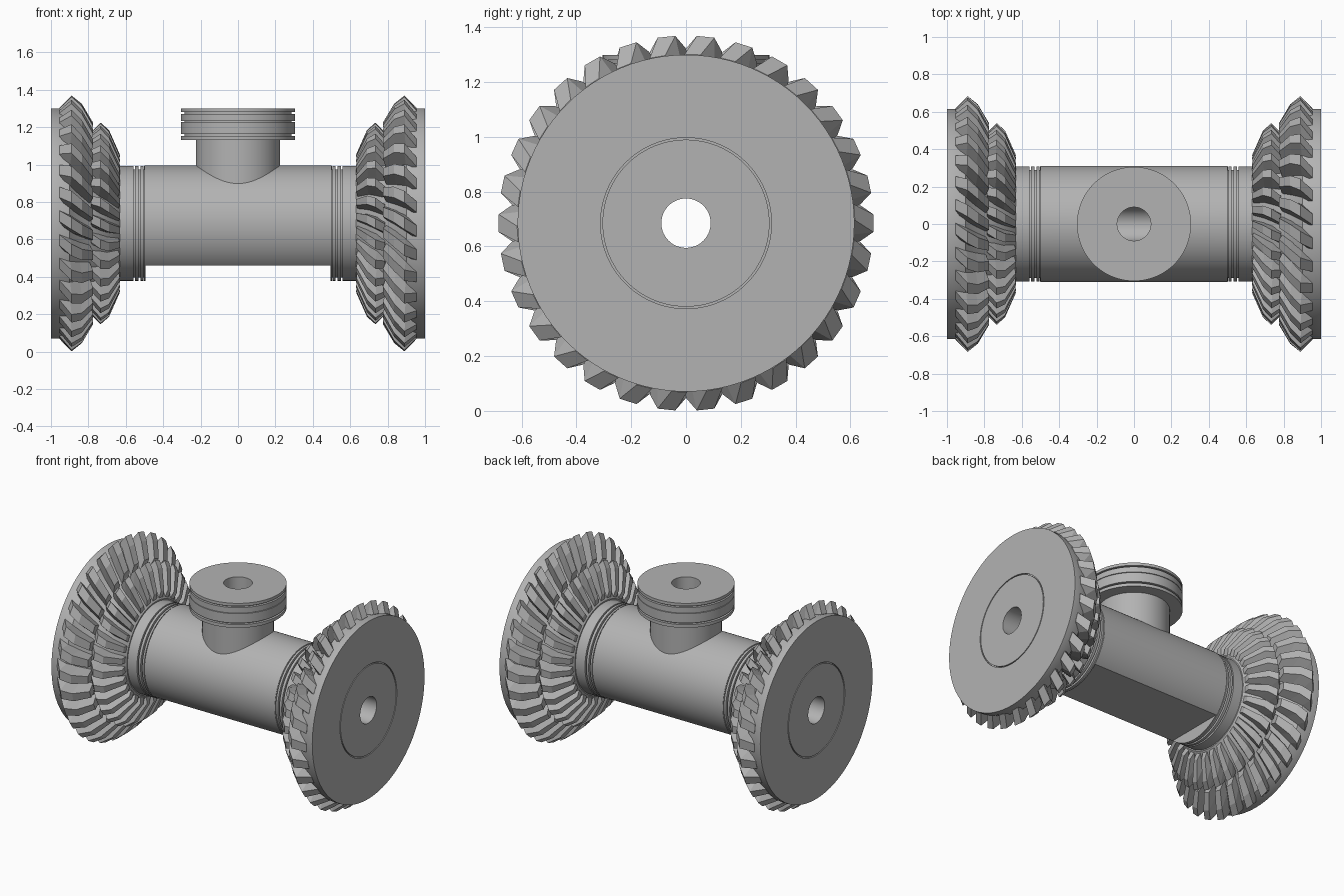
import bpy, bmesh, math
from mathutils import Vector

cube = bpy.data.objects.get("Cube")
if cube:
    bpy.data.objects.remove(cube, do_unlink=True)

AXIS_Z = 0.685   # height of the horizontal axis
BORE = 0.09
TEETH = 30

steel = bpy.data.materials.new("plain grey metal")
steel.use_nodes = True
GREY = (0.45, 0.45, 0.45, 1)
steel.diffuse_color = GREY
steel.node_tree.nodes["Principled BSDF"].inputs["Base Color"].default_value = GREY


def finish(name, bm, smooth=True):
    bmesh.ops.recalc_face_normals(bm, faces=bm.faces)
    mesh = bpy.data.meshes.new(name)
    bm.to_mesh(mesh)
    bm.free()
    mesh.materials.append(steel)
    obj = bpy.data.objects.new(name, mesh)
    bpy.context.collection.objects.link(obj)
    if smooth:
        bpy.ops.object.select_all(action="DESELECT")
        obj.select_set(True)
        bpy.context.view_layer.objects.active = obj
        bpy.ops.object.shade_smooth_by_angle(angle=math.radians(30))
    return obj


def around_x(x, r, a):
    return Vector((x, -r * math.cos(a), AXIS_Z + r * math.sin(a)))


def around_z(z, r, a):
    return Vector((r * math.cos(a), r * math.sin(a), z))


def revolve(name, profile, place, steps=96):
    """Spin a closed (axial, radius) outline into a solid ring."""
    bm = bmesh.new()
    rings = [[bm.verts.new(place(h, r, math.tau * i / steps)) for h, r in profile]
             for i in range(steps)]
    n = len(profile)
    for i in range(steps):
        a, b = rings[i], rings[(i + 1) % steps]
        for j in range(n):
            k = (j + 1) % n
            bm.faces.new((a[j], a[k], b[k], b[j]))
    return finish(name, bm)


def grooved(start, stop, radius, grooves, depth=0.018):
    """Outer outline of a cylinder wall with square grooves."""
    pts = [(start, radius)]
    for lo, hi in grooves:
        pts += [(lo, radius), (lo, radius - depth), (hi, radius - depth), (hi, radius)]
    return pts + [(stop, radius)]


def tooth_row(name, side, stations, peak, twist):
    """Lofted slanting teeth; stations are root x, root r, tip x, tip r."""
    root_half, tip_half = math.radians(4.9), math.radians(2.7)
    bm = bmesh.new()
    for t in range(TEETH):
        centre = math.tau * t / TEETH
        loops = []
        for rx, rr, tx, tr in stations:
            a = centre - side * twist * (tx - peak)
            loops.append([bm.verts.new(around_x(side * x, r, a + w)) for x, r, w in
                          ((rx, rr, -root_half), (tx, tr, -tip_half),
                           (tx, tr, tip_half), (rx, rr, root_half))])
        for a, b in zip(loops, loops[1:]):
            for j in range(4):
                k = (j + 1) % 4
                bm.faces.new((a[j], a[k], b[k], b[j]))
        bm.faces.new(loops[0])
        bm.faces.new(loops[-1][::-1])
    return finish(name, bm, smooth=False)


def cylinder(name, radius, length, along_x, centre_z):
    bm = bmesh.new()
    bmesh.ops.create_cone(bm, cap_ends=True, segments=96, radius1=radius,
                          radius2=radius, depth=length)
    for v in bm.verts:
        if along_x:
            v.co = Vector((v.co.z, v.co.y, -v.co.x))
        v.co.z += centre_z
    return bm


# Main tube with a flat underside, bored lengthways and from above
bm = cylinder("tube", 0.31, 1.0, True, AXIS_Z)
cut = bmesh.ops.bisect_plane(bm, geom=bm.verts[:] + bm.edges[:] + bm.faces[:],
                             plane_co=(0, 0, 0.46), plane_no=(0, 0, -1), clear_outer=True)
bmesh.ops.holes_fill(bm, edges=[e for e in bm.edges if e.is_boundary])
tube = finish("main_tube", bm, smooth=False)
for label, along_x, length, z in (("long_bore_cutter", True, 1.4, AXIS_Z),
                                  ("top_bore_cutter", False, 0.6, AXIS_Z + 0.3)):
    cutter = finish(label, cylinder(label, BORE, length, along_x, z), smooth=False)
    cutter.hide_render = True
    mod = tube.modifiers.new(label, "BOOLEAN")
    mod.operation, mod.solver, mod.object = "DIFFERENCE", "EXACT", cutter
    bpy.context.view_layer.objects.active = tube
    bpy.ops.object.modifier_apply(modifier=mod.name)
    bpy.data.objects.remove(cutter, do_unlink=True)
bpy.ops.object.select_all(action="DESELECT")
tube.select_set(True)
bpy.context.view_layer.objects.active = tube
bpy.ops.object.shade_smooth_by_angle(angle=math.radians(30))

# Upright branch with its grooved cap
cap = grooved(1.13, 1.30, 0.305, ((1.152, 1.163), (1.228, 1.232), (1.27, 1.28)))
revolve("top_branch", [(0.80, BORE), (0.80, 0.225), (1.13, 0.225)] + cap
        + [(1.30, BORE)], around_z)

# Bevel gear pair on each end
outer_teeth = ((0.955, 0.57, 0.955, 0.617), (0.90, 0.56, 0.89, 0.685),
               (0.85, 0.50, 0.835, 0.64), (0.80, 0.44, 0.775, 0.54))
inner_teeth = ((0.79, 0.44, 0.785, 0.49), (0.745, 0.42, 0.735, 0.54),
               (0.70, 0.38, 0.69, 0.50), (0.645, 0.29, 0.632, 0.37))
for side, word in ((1, "left"), (-1, "right")):
    def place(x, r, a, s=side):
        return around_x(s * x, r, a)

    collar = grooved(0.495, 0.635, 0.307, ((0.502, 0.506), (0.52, 0.532), (0.55, 0.56)))
    revolve(word + "_collar", [(0.495, BORE)] + collar + [(0.635, BORE)], place)
    # Gear blank: stepped cone, rim disc and a fine ring groove on the end face
    revolve(word + "_gear_blank",
            [(0.632, BORE), (0.632, 0.315), (0.70, 0.41), (0.78, 0.465), (0.80, 0.475),
             (0.90, 0.60), (0.955, 0.615), (1.0, 0.615), (1.0, 0.312),
             (0.99, 0.312), (0.99, 0.305), (1.0, 0.305), (1.0, BORE)], place)
    tooth_row(word + "_outer_teeth", side, outer_teeth, 0.89, 1.0)
    tooth_row(word + "_inner_teeth", side, inner_teeth, 0.735, 1.0)
